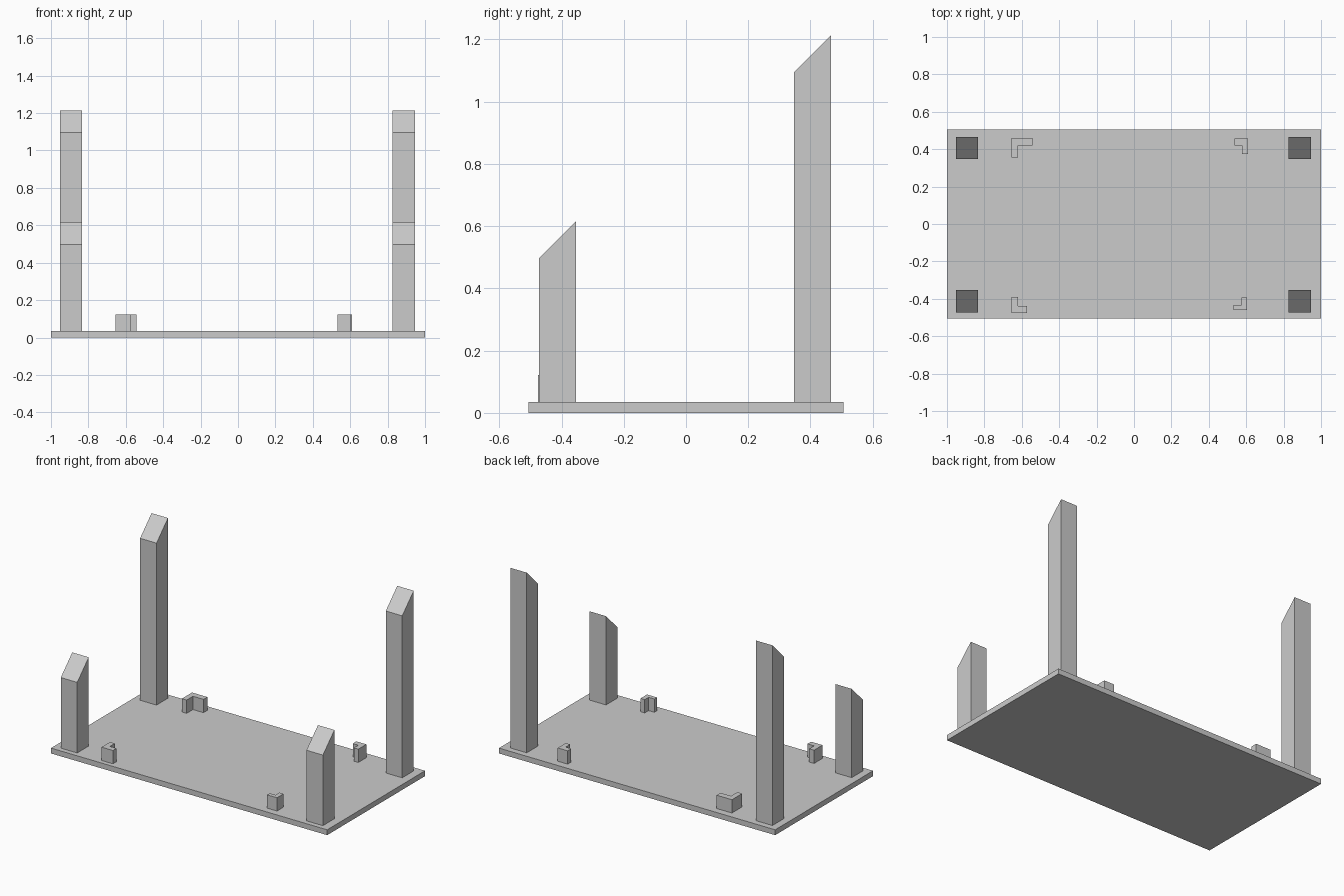
import bpy, bmesh

cube = bpy.data.objects.get("Cube")
if cube:
    bpy.data.objects.remove(cube, do_unlink=True)

GREY = (0.6, 0.6, 0.6, 1.0)
mat = bpy.data.materials.new("plain grey")
mat.use_nodes = True
mat.diffuse_color = GREY
mat.node_tree.nodes["Principled BSDF"].inputs["Base Color"].default_value = GREY

BASE_TOP = 0.035


def prism(name, outline, bottom, height):
    """Extrude an xy outline; height is a function of y for the top."""
    bm = bmesh.new()
    low = [bm.verts.new((x, y, bottom)) for x, y in outline]
    high = [bm.verts.new((x, y, height(y))) for x, y in outline]
    bm.faces.new(low[::-1])
    bm.faces.new(high)
    n = len(outline)
    for i in range(n):
        j = (i + 1) % n
        bm.faces.new((low[i], low[j], high[j], high[i]))
    bmesh.ops.recalc_face_normals(bm, faces=bm.faces)
    mesh = bpy.data.meshes.new(name)
    bm.to_mesh(mesh)
    bm.free()
    mesh.materials.append(mat)
    obj = bpy.data.objects.new(name, mesh)
    bpy.context.collection.objects.link(obj)


def rectangle(x0, x1, y0, y1):
    return [(x0, y0), (x1, y0), (x1, y1), (x0, y1)]


# Base plate
prism("base_plate", rectangle(-1, 1, -0.506, 0.506), 0, lambda y: BASE_TOP)

# Corner posts, tops cut at 45 degrees and rising to the back
POST = 0.119
for side, x in (("right", -0.952), ("left", 0.827)):
    for end, y0, z0 in (("front", -0.473, 0.497), ("back", 0.347, 1.095)):
        prism(f"{end}_{side}_post", rectangle(x, x + POST, y0, y0 + POST),
              BASE_TOP, lambda y: z0 + y - y0)


# L-shaped brackets: outer corner, inner corner, ends of the two arms
def bracket(name, corner, inner, end):
    (cx, cy), (ix, iy), (ex, ey) = corner, inner, end
    outline = [(cx, cy), (ex, cy), (ex, iy), (ix, iy), (ix, ey), (cx, ey)]
    if (ex - cx) * (ey - cy) < 0:
        outline.reverse()
    prism(name, outline, BASE_TOP, lambda y: 0.122)


bracket("back_right_bracket", (-0.655, 0.46), (-0.62, 0.42), (-0.544, 0.355))
bracket("back_left_bracket", (0.609, 0.457), (0.577, 0.42), (0.537, 0.374))
bracket("front_right_bracket", (-0.655, -0.476), (-0.62, -0.439), (-0.572, -0.389))
bracket("front_left_bracket", (0.605, -0.461), (0.575, -0.434), (0.533, -0.394))
